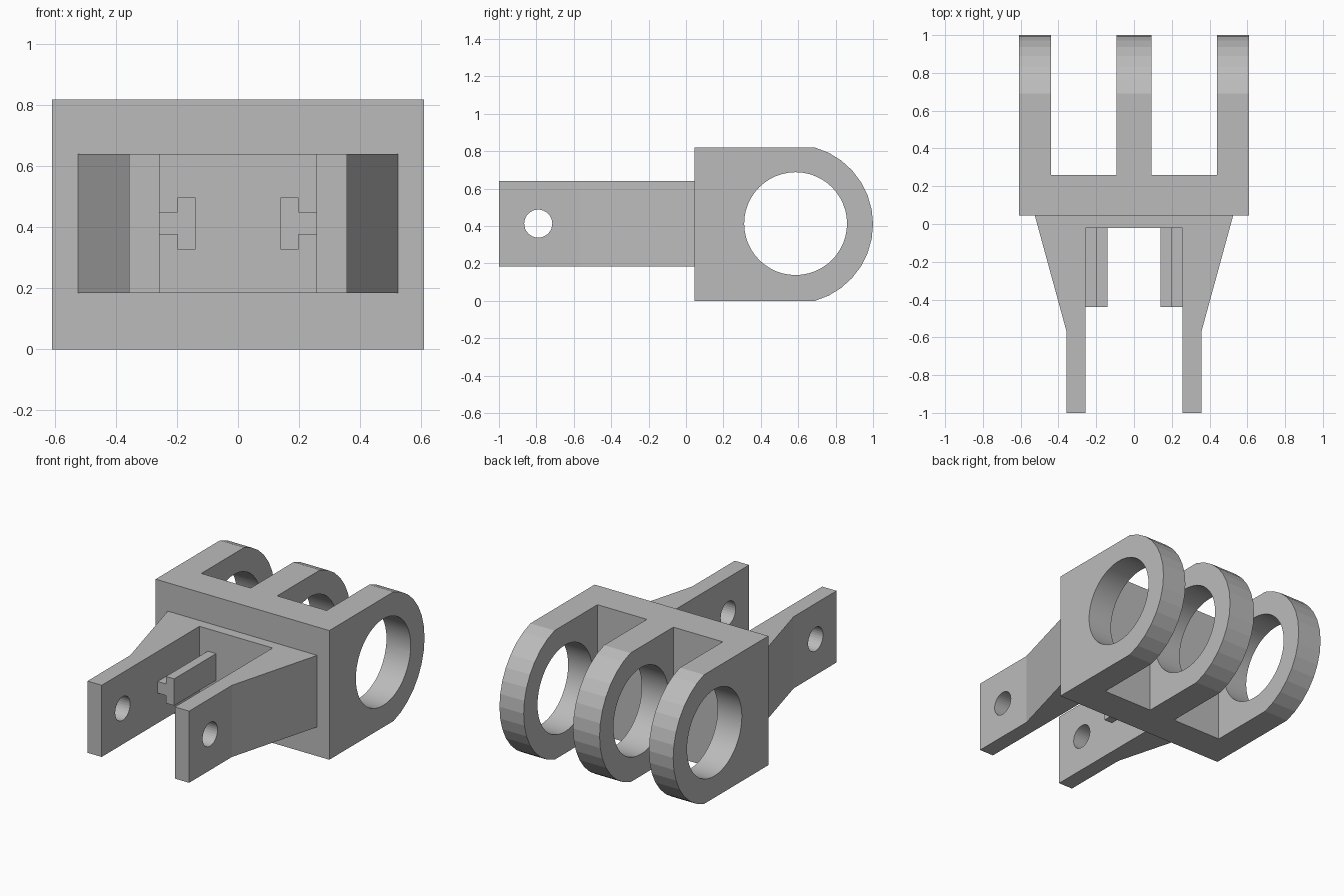
import bpy, bmesh, math
from mathutils import Vector

cube = bpy.data.objects.get("Cube")
if cube:
    bpy.data.objects.remove(cube, do_unlink=True)

grey = bpy.data.materials.new("plain grey")
grey.use_nodes = True
colour = (0.5, 0.5, 0.5, 1)
grey.diffuse_color = colour
grey.node_tree.nodes["Principled BSDF"].inputs["Base Color"].default_value = colour


def prism(name, points, axis, start, end):
    """Extrude a flat profile along an axis; points use the other two axes in x, y, z order."""
    bm = bmesh.new()
    verts = []
    for p in points:
        co = list(p)
        co.insert("xyz".index(axis), start)
        verts.append(bm.verts.new(co))
    face = bm.faces.new(verts)
    moved = bmesh.ops.extrude_face_region(bm, geom=[face])["geom"]
    shift = Vector()
    shift["xyz".index(axis)] = end - start
    bmesh.ops.translate(bm, vec=shift, verts=[v for v in moved if isinstance(v, bmesh.types.BMVert)])
    bmesh.ops.recalc_face_normals(bm, faces=bm.faces)
    mesh = bpy.data.meshes.new(name)
    bm.to_mesh(mesh)
    bm.free()
    mesh.materials.append(grey)
    ob = bpy.data.objects.new(name, mesh)
    bpy.context.collection.objects.link(ob)
    return ob


def arc(y, z, radius, first, last, steps):
    angles = [first + (last - first) * i / steps for i in range(steps + 1)]
    return [(y + radius * math.cos(a), z + radius * math.sin(a)) for a in angles]


def rect(a0, a1, b0, b1):
    return [(a0, b0), (a1, b0), (a1, b1), (a0, b1)]


def cut(ob, cutter):
    """Subtract the cutter, bake the result and discard the cutter."""
    mod = ob.modifiers.new("cut", "BOOLEAN")
    mod.operation = "DIFFERENCE"
    mod.solver = "EXACT"
    mod.object = cutter
    graph = bpy.context.evaluated_depsgraph_get()
    result = bpy.data.meshes.new_from_object(ob.evaluated_get(graph))
    ob.modifiers.clear()
    ob.data = result
    bpy.data.objects.remove(cutter, do_unlink=True)


def finish(ob):
    bpy.ops.object.select_all(action="DESELECT")
    ob.select_set(True)
    bpy.context.view_layer.objects.active = ob
    bpy.ops.object.shade_smooth_by_angle(angle=math.radians(9))


MID = 0.41      # height of the pin axes
JOINT = 0.045   # plane where the fork meets the body

# Body with three rounded lugs: side profile, two slots, one large bore
swing = math.asin(MID / 0.426)
profile = [(JOINT, 0)] + arc(0.574, MID, 0.426, -swing, swing, 14) + [(JOINT, 2 * MID)]
body = prism("lug_body", profile, "x", -0.61, 0.61)
for x0, x1 in ((-0.44, -0.093), (0.093, 0.44)):
    cut(body, prism("slot_cutter", rect(x0, x1, 0.26, 1.2), "z", -0.2, 1.1))
bore = arc(0.586, MID + 0.003, 0.275, 0, math.tau, 48)[:-1]
cut(body, prism("bore_cutter", bore, "x", -0.8, 0.8))
finish(body)

# Tapered two-arm fork with a small pin hole
half = [(0.525, JOINT), (0.357, -0.57), (0.357, -1), (0.257, -1), (0.257, -0.02)]
plan = half + [(-x, y) for x, y in reversed(half)]
fork = prism("fork", plan, "z", 0.185, 0.64)
pin = arc(-0.79, MID + 0.003, 0.075, 0, math.tau, 32)[:-1]
cut(fork, prism("pin_cutter", pin, "x", -0.8, 0.8))
finish(fork)

# T-section rails on the inner faces of the arms
rail = [(0.257, 0.377), (0.198, 0.377), (0.198, 0.328), (0.14, 0.328),
        (0.14, 0.498), (0.198, 0.498), (0.198, 0.45), (0.257, 0.45)]
for side, sign in (("left", 1), ("right", -1)):
    prism(side + "_rail", [(sign * x, z) for x, z in rail], "y", -0.44, -0.02)
